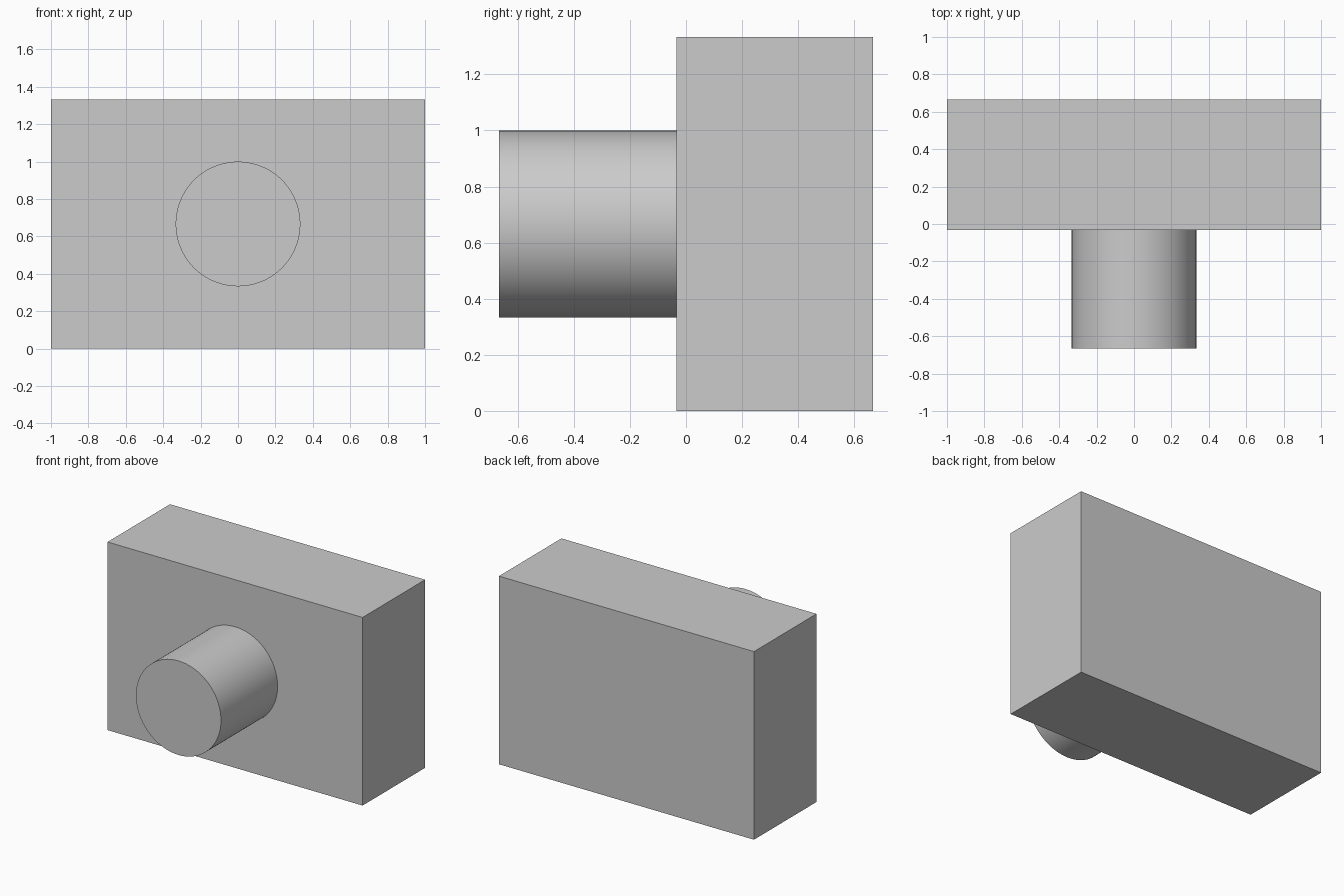
import bpy
from math import pi, radians

default_cube = bpy.data.objects.get("Cube")
if default_cube:
    bpy.data.objects.remove(default_cube, do_unlink=True)

# Overall dimensions
WIDTH, HEIGHT = 2.0, 4 / 3
FRONT, FACE, BACK = -2 / 3, -0.033, 2 / 3
RADIUS = 1 / 3
OVERLAP = 0.01

# Plain grey for the whole model
GREY = (0.6, 0.6, 0.6, 1.0)
grey = bpy.data.materials.new("plain_grey")
grey.use_nodes = True
grey.diffuse_color = GREY
grey.node_tree.nodes["Principled BSDF"].inputs["Base Color"].default_value = GREY


def finish(name):
    """Name the active object, apply its transform and colour it."""
    obj = bpy.context.active_object
    obj.name = obj.data.name = name
    bpy.ops.object.transform_apply(location=False, rotation=True, scale=True)
    obj.data.materials.append(grey)
    return obj


# Rectangular block
bpy.ops.mesh.primitive_cube_add(size=1, location=(0, (FACE + BACK) / 2, HEIGHT / 2))
bpy.context.active_object.scale = (WIDTH, BACK - FACE, HEIGHT)
finish("block_body")

# Round boss on the front face, seated slightly into the block
end = FACE + OVERLAP
bpy.ops.mesh.primitive_cylinder_add(
    vertices=96, radius=RADIUS, depth=end - FRONT,
    location=(0, (FRONT + end) / 2, HEIGHT / 2), rotation=(pi / 2, 0, 0))
finish("front_cylinder")
bpy.ops.object.shade_smooth_by_angle(angle=radians(30))
